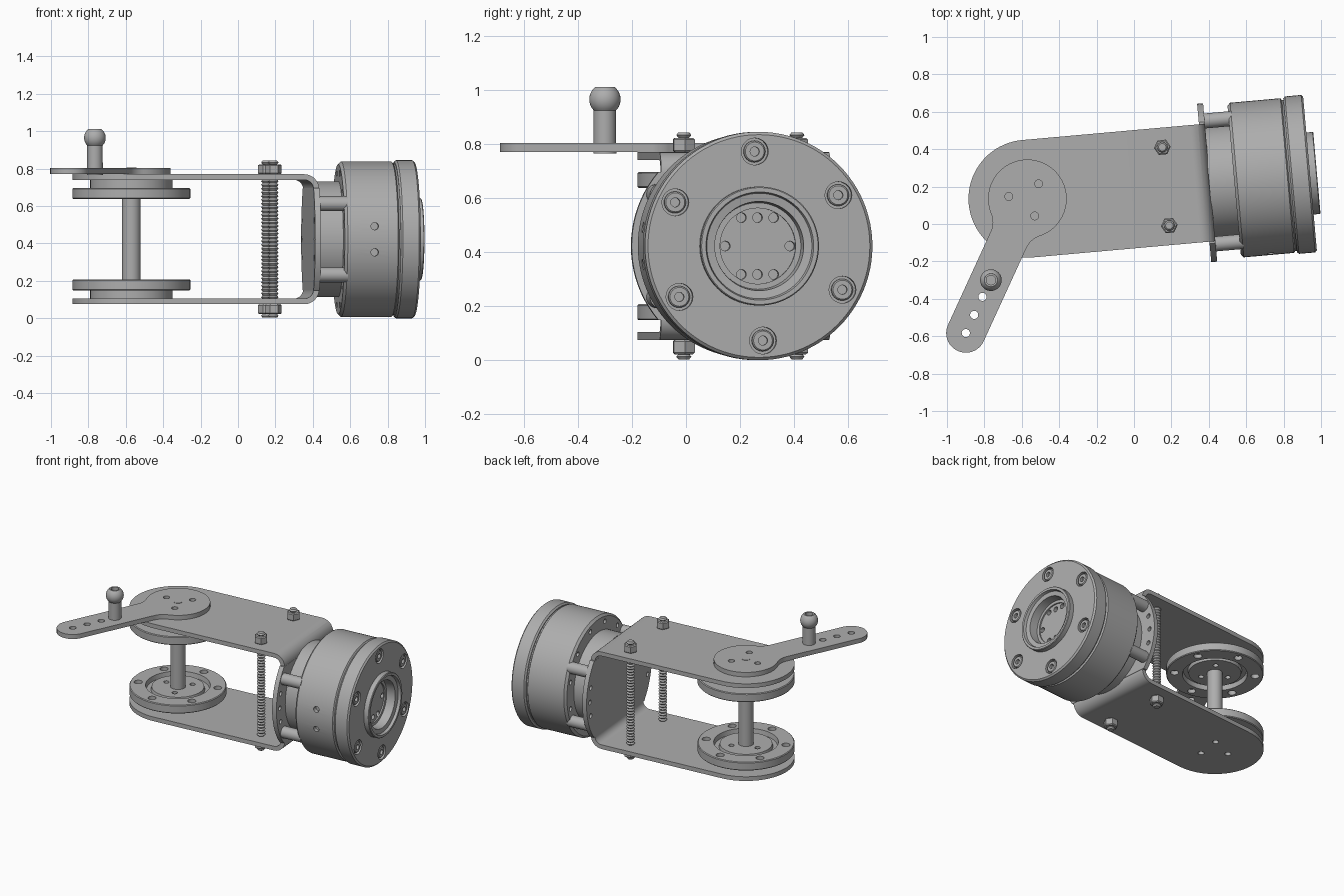
import bpy, bmesh
from math import sin, cos, pi, radians, sqrt, atan2
from mathutils import Matrix, Vector

old = bpy.data.objects.get("Cube")
if old:
    bpy.data.objects.remove(old, do_unlink=True)

GREY = (0.42, 0.42, 0.42, 1)
metal = bpy.data.materials.new("plain_grey")
metal.use_nodes = True
metal.diffuse_color = GREY
metal.node_tree.nodes["Principled BSDF"].inputs["Base Color"].default_value = GREY

# Frames: joint axis (z up), motor axis (local z along the bracket), arm
MID = 0.4225
T = Matrix.Translation
JOINT = T((-0.57, 0.135, 0)) @ Matrix.Rotation(radians(5.1), 4, 'Z')
MOTOR = JOINT @ T((0, 0, MID)) @ Matrix.Rotation(pi / 2, 4, 'Y')
SIDE = JOINT @ T((0, 0, MID)) @ Matrix.Rotation(pi / 2, 4, 'X')
ARM = T((-0.57, 0.135, 0)) @ Matrix.Rotation(atan2(-0.72, -0.33), 4, 'Z')


def finish(name, bm, mat):
    bm.transform(mat)
    bmesh.ops.remove_doubles(bm, verts=bm.verts, dist=1e-5)
    bmesh.ops.recalc_face_normals(bm, faces=bm.faces)
    me = bpy.data.meshes.new(name)
    bm.to_mesh(me)
    bm.free()
    me.materials.append(metal)
    ob = bpy.data.objects.new(name, me)
    bpy.context.scene.collection.objects.link(ob)
    return ob


def lathe(name, profile, mat, seg=64, closed=False):
    """Turn (radius, height) points about local z."""
    bm = bmesh.new()
    rings = [[bm.verts.new((r * cos(2 * pi * i / seg), r * sin(2 * pi * i / seg), z))
              for i in range(seg)] for r, z in profile]
    pairs = list(zip(rings, rings[1:])) + ([(rings[-1], rings[0])] if closed else [])
    for a, b in pairs:
        for i in range(seg):
            j = (i + 1) % seg
            bm.faces.new((a[i], a[j], b[j], b[i]))
    return finish(name, bm, mat)


def rod(name, r, z0, z1, mat, seg=32):
    return lathe(name, [(0, z0), (r, z0), (r, z1), (0, z1)], mat, seg)


def prism(name, pts, z0, z1, mat):
    bm = bmesh.new()
    face = bm.faces.new([bm.verts.new((x, y, z0)) for x, y in pts])
    ext = bmesh.ops.extrude_face_region(bm, geom=[face])["geom"]
    bmesh.ops.translate(bm, vec=(0, 0, z1 - z0),
                        verts=[v for v in ext if isinstance(v, bmesh.types.BMVert)])
    return finish(name, bm, mat)


def arc(cx, cy, r, a0, a1, n=16):
    return [(cx + r * cos(radians(a0 + (a1 - a0) * i / n)),
             cy + r * sin(radians(a0 + (a1 - a0) * i / n))) for i in range(n + 1)]


def ring(n, r, start=0):
    return [(r * cos(radians(start) + 2 * pi * k / n),
             r * sin(radians(start) + 2 * pi * k / n)) for k in range(n)]


def boolean(ob, cutter, op='DIFFERENCE'):
    cutter.hide_render = True
    mod = ob.modifiers.new("cut", 'BOOLEAN')
    mod.operation, mod.solver, mod.object = op, 'EXACT', cutter
    bpy.context.view_layer.update()
    dg = bpy.context.evaluated_depsgraph_get()
    me = bpy.data.meshes.new_from_object(ob.evaluated_get(dg))
    ob.modifiers.clear()
    ob.data = me
    bpy.data.objects.remove(cutter, do_unlink=True)


def drill(ob, centres, r, z0, z1, mat):
    """Cut a set of round holes along local z."""
    bm = bmesh.new()
    for x, y in centres:
        bmesh.ops.create_cone(bm, cap_ends=True, segments=20, radius1=r, radius2=r,
                              depth=z1 - z0, matrix=T((x, y, (z0 + z1) / 2)))
    boolean(ob, finish("hole_cutter", bm, mat))


# U-shaped bracket: bent strip trimmed to a rounded end
W, H, END, B = 0.315, 0.3475, 0.98, 0.08
t = 0.03
outer = [(-0.4, -H)] + arc(END - B, -H + B, B, -90, 0, 8) + arc(END - B, H - B, B, 0, 90, 8) + [(-0.4, H)]
b = B - t
inner = [(-0.4, H - t)] + arc(END - B, H - B, b, 90, 0, 8) + arc(END - B, -H + B, b, 0, -90, 8) + [(-0.4, -H + t)]
bracket = prism("bracket", outer + inner, -W, W, SIDE)
trim = prism("trim_cutter", arc(0, 0, W, 90, 270, 40) + [(1.2, -W), (1.2, W)], -0.2, 1.2, JOINT)
boolean(bracket, trim, 'INTERSECT')
hub_holes = ring(3, 0.1, 48)
drill(bracket, hub_holes, 0.02, -0.1, 0.2, JOINT)

# Round-sided mounting plate at the closed end of the bracket
R, cut = 0.425, 40
web = prism("mounting_plate", arc(0, 0, R, 90 - cut, 90 + cut, 20) + arc(0, 0, R, 270 - cut, 270 + cut, 20),
            END - t - 0.001, END + 0.001, MOTOR)
drill(web, [(x, s * y) for s in (1, -1) for x, y in ((0, 0.38), (0.1, 0.37), (-0.1, 0.37))],
      0.016, 0.9, 1.1, MOTOR)

# Motor neck and standoffs
rod("motor_neck", 0.31, END - 0.005, 1.15, MOTOR, 64)
for i, (x, y) in enumerate((sx * 0.19, sy * 0.33) for sx in (-1, 1) for sy in (-1, 1)):
    rod(f"standoff_{i + 1}", 0.04, END - 0.005, 1.13, MOTOR @ T((x, y, 0)))

# Motor body with rear holes and two side holes
body = lathe("motor_body", [(0, 1.11), (0.4, 1.11), (0.415, 1.125), (0.415, 1.395),
                            (0.405, 1.402), (0.405, 1.415), (0, 1.415)], MOTOR, 96)
drill(body, ring(12, 0.365, 15), 0.016, 1.05, 1.15, MOTOR)
drill(body, [(1.27, 0.07), (1.27, -0.07)], 0.02, 0.38, 0.5, SIDE)

# Output flange with a raised hollow hub
flange = lathe("output_flange", [(0, 1.41), (0.412, 1.41), (0.4225, 1.42), (0.4225, 1.507),
                                 (0.412, 1.517), (0.22, 1.517), (0.22, 1.55), (0.216, 1.554),
                                 (0.2, 1.554), (0.195, 1.535), (0.165, 1.53), (0.16, 1.47),
                                 (0.14, 1.47), (0.14, 1.46), (0, 1.46)], MOTOR, 96)
drill(flange, [(x, y) for x in (-0.105, 0.105) for y in (-0.06, 0, 0.06)] + [(0, 0.12), (0, -0.12)],
      0.018, 1.43, 1.5, MOTOR)
bolts = ring(6, 0.35, 2.5)
drill(flange, bolts, 0.05, 1.49, 1.6, MOTOR)
for i, (x, y) in enumerate(bolts):
    lathe(f"flange_bolt_{i + 1}", [(0, 1.48), (0.04, 1.48), (0.04, 1.509), (0.035, 1.514),
                                   (0.017, 1.514), (0.017, 1.495), (0, 1.495)],
          MOTOR @ T((x, y, 0)), 24)

# Joint wheels: lower one, and its mirror at the top
for name, mat in (("lower", JOINT),
                  ("upper", JOINT @ T((0, 0, 2 * MID)) @ Matrix.Diagonal((1, 1, -1, 1)))):
    lathe(name + "_spacer", [(0, 0.1), (0.22, 0.1), (0.22, 0.152), (0, 0.152)], mat)
    wheel = lathe(name + "_wheel", [(0, 0.148), (0.31, 0.148), (0.315, 0.153), (0.315, 0.203),
                                    (0.31, 0.208), (0.21, 0.208), (0.205, 0.175), (0.175, 0.175),
                                    (0.17, 0.198), (0, 0.198)], mat, 80)
    drill(wheel, ring(6, 0.262, 20), 0.027, 0.18, 0.25, mat)
    drill(wheel, hub_holes, 0.018, 0.17, 0.25, mat)
rod("joint_shaft", 0.05, 0.18, 2 * MID - 0.18, JOINT)

# Threaded tie rods with hex nuts
PITCH = 0.02
for side, v in (("left", 0.21), ("right", -0.21)):
    at = JOINT @ T((0.743, v, 0))
    thread = [(0, 0.003)]
    for k in range(42):
        z = 0.003 + k * PITCH
        thread += [(0.02, z), (0.028, z + PITCH / 2)]
    top = 2 * MID - 0.002
    lathe(side + "_threaded_rod", thread + [(0.02, top), (0, top)], at, 20)
    for end, z in (("lower", 0.022), ("upper", 2 * MID - 0.075)):
        lathe(f"{side}_{end}_nut", [(0, z), (0.038, z), (0.045, z + 0.006), (0.045, z + 0.047),
                                    (0.038, z + 0.053), (0, z + 0.053)], at, 6)

# Lever arm: round boss blended into a narrower bar
BOSS, HALF, FIL, LEN = 0.21, 0.105, 0.12, 0.79
fx = sqrt((BOSS + FIL) ** 2 - (HALF + FIL) ** 2)
fy = HALF + FIL
ang = atan2(fy, fx) * 180 / pi
outline = (arc(0, 0, BOSS, ang, 360 - ang, 48) + arc(fx, -fy, FIL, 180 - ang, 90, 8)[1:]
           + arc(LEN, 0, HALF, -90, 90, 24) + arc(fx, fy, FIL, 270, 180 + ang, 8)[:-1])
arm = prism("lever_arm", outline, 0.771, 0.803, ARM)
drill(arm, [(0.577, 0), (0.683, 0), (LEN, 0)], 0.022, 0.7, 0.9, ARM)
drill(arm, hub_holes, 0.021, 0.7, 0.9, JOINT)
rod("arm_pin", 0.027, 0.76, 0.805, JOINT)

# Ball stud with a socket in its flat top
ball = [(0.058 * cos(radians(a)), 0.965 + 0.058 * sin(radians(a))) for a in range(-44, 53, 8)]
lathe("ball_stud", [(0, 0.765), (0.042, 0.765)] + ball
      + [(0.035, 1.01), (0.025, 1.01), (0.025, 0.975), (0, 0.975)],
      T((-0.765, -0.3, 0)), 32)

# Smooth the round faces, keep the edges sharp
for ob in bpy.context.scene.objects:
    ob.select_set(ob.type == 'MESH')
bpy.context.view_layer.objects.active = arm
bpy.ops.object.shade_smooth_by_angle(angle=radians(30))
